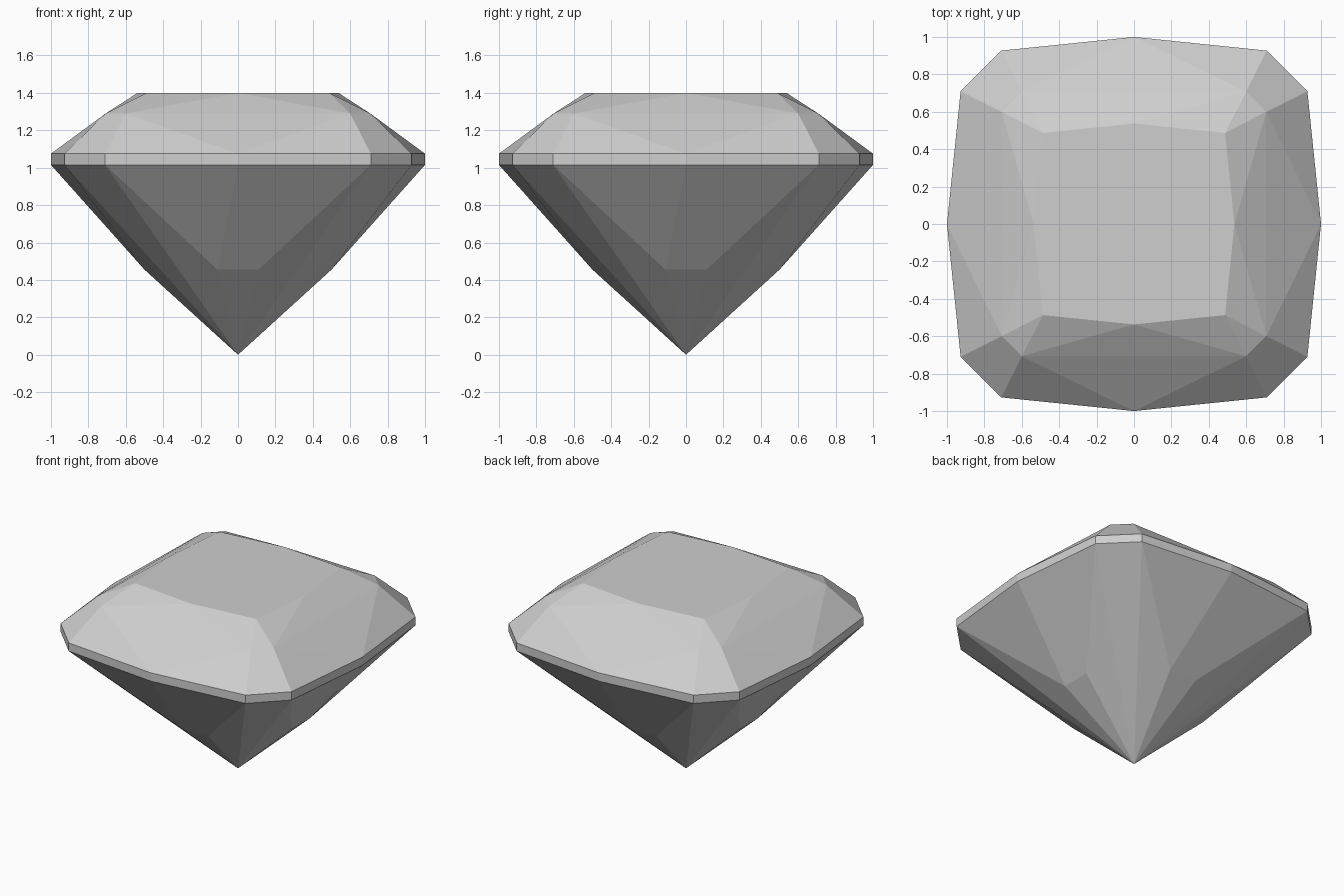
import bpy
import bmesh
from math import pi
from mathutils import Matrix, Vector

cube = bpy.data.objects.get("Cube")
if cube:
    bpy.data.objects.remove(cube, do_unlink=True)

# Heights of the facet rings
CULET, PAVILION, GIRDLE_LOW, GIRDLE_HIGH, CROWN, TABLE = 0, 0.455, 1.015, 1.075, 1.29, 1.4

# One stone colour
stone = bpy.data.materials.new("pale_grey_stone")
stone.use_nodes = True
colour = (0.62, 0.62, 0.62, 1)
stone.diffuse_color = colour
stone.node_tree.nodes["Principled BSDF"].inputs["Base Color"].default_value = colour


def ring_points(x, y, z):
    """Left and right points of the front side, and the next side's first point."""
    left, right = Vector((-x, y, z)), Vector((x, y, z))
    return left, right, Vector((-y, -x, z))


# Points of the front quarter, up to the front corner
tip = Vector((0, 0, CULET))
low_l, low_r, low_n = ring_points(0.71, -0.927, GIRDLE_LOW)
high_l, high_r, high_n = ring_points(0.71, -0.927, GIRDLE_HIGH)
pav_l, pav_r, pav_n = ring_points(0.11, -0.5, PAVILION)
crown_l, crown_r, crown_n = ring_points(0.6, -0.707, CROWN)
table_l, table_r, _ = ring_points(0.487, -0.487, TABLE)
low_m, high_m = Vector((0, -1, GIRDLE_LOW)), Vector((0, -1, GIRDLE_HIGH))
table_m = Vector((0, -0.537, TABLE))

pavilion = [
    (low_l, low_m, pav_l), (low_m, low_r, pav_r, pav_l),
    (pav_l, pav_r, tip), (low_r, tip, pav_r),
    (low_r, low_n, tip), (low_n, pav_n, tip),
]
girdle = [
    (low_l, low_m, high_m, high_l), (low_m, low_r, high_r, high_m),
    (low_r, low_n, high_n, high_r),
]
crown = [
    (high_l, high_m, crown_l), (high_m, high_r, crown_r),
    (high_m, crown_r, crown_l), (crown_l, crown_r, table_m),
    (crown_l, table_m, table_l), (crown_r, table_r, table_m),
    (high_r, high_n, crown_n, crown_r), (crown_r, crown_n, table_r),
]

# Repeat the quarter round the stone, then close the flat table
bm = bmesh.new()
table = []
for turn in range(4):
    spin = Matrix.Rotation(turn * pi / 2, 3, "Z")
    for facet in pavilion + girdle + crown:
        bm.faces.new([bm.verts.new(spin @ p) for p in facet])
    table += [spin @ table_l, spin @ table_m]
bm.faces.new([bm.verts.new(p) for p in table])
bmesh.ops.remove_doubles(bm, verts=bm.verts[:], dist=0.001)
bmesh.ops.recalc_face_normals(bm, faces=bm.faces[:])

mesh = bpy.data.meshes.new("cut_gemstone")
bm.to_mesh(mesh)
bm.free()
mesh.materials.append(stone)
bpy.context.collection.objects.link(bpy.data.objects.new("cut_gemstone", mesh))
